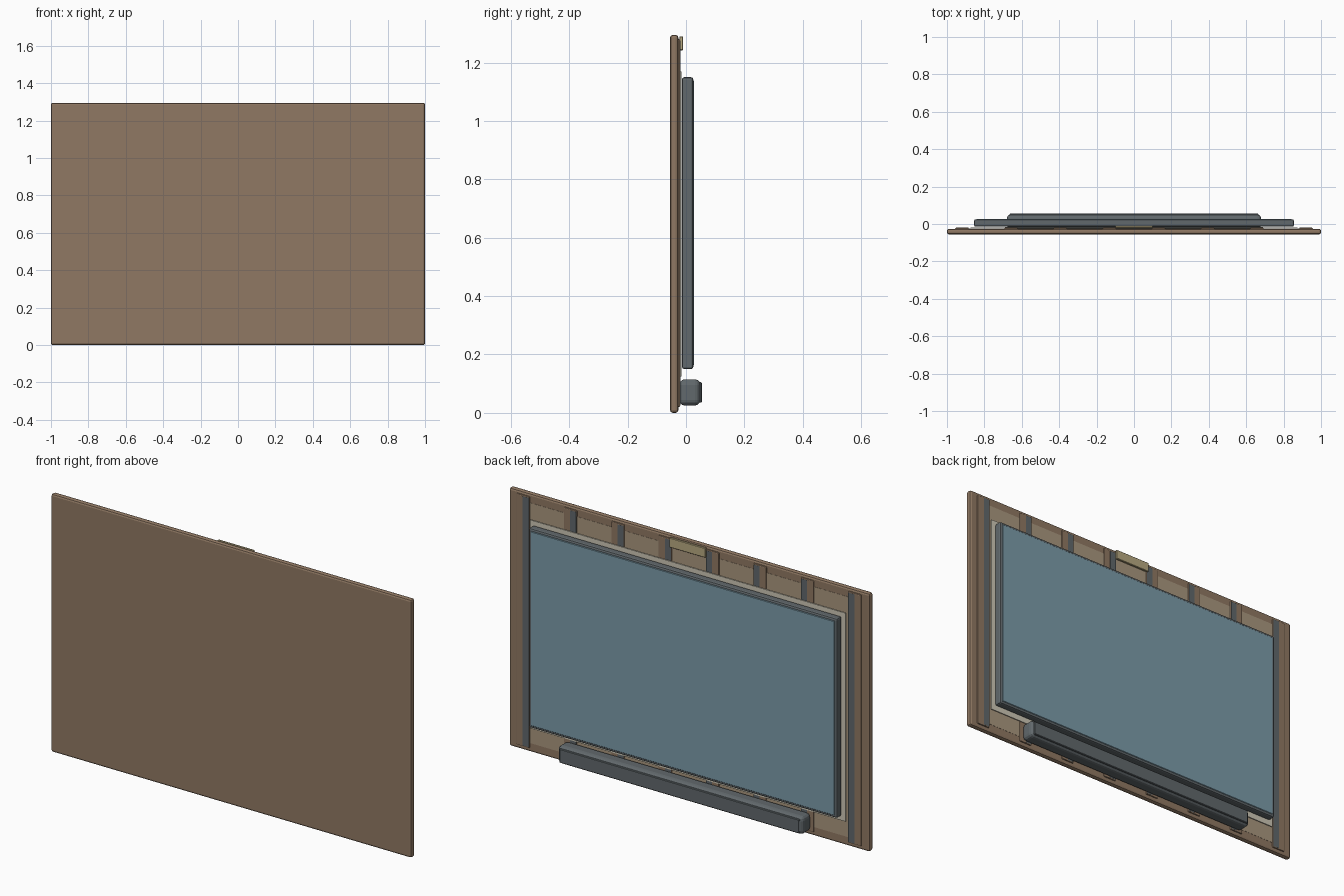
import bpy
import bmesh

if "Cube" in bpy.data.objects:
    bpy.data.objects.remove(bpy.data.objects["Cube"])


def material(name, rgb):
    m = bpy.data.materials.new(name)
    m.diffuse_color = (*rgb, 1)
    m.use_nodes = True
    m.node_tree.nodes["Principled BSDF"].inputs["Base Color"].default_value = m.diffuse_color
    return m


WOOD = material("brown wood", (0.28, 0.19, 0.125))
TAN = material("tan wood", (0.40, 0.31, 0.21))
DARK = material("dark grey", (0.12, 0.14, 0.15))
CREAM = material("cream glow", (0.62, 0.58, 0.47))
BLUE = material("screen blue", (0.20, 0.33, 0.40))
GOLD = material("gold", (0.48, 0.40, 0.22))


def box(name, x, y, z, mat, bevel=0.0, segments=2):
    """Box from (min, max) pairs on each axis, with optional rounded edges."""
    bm = bmesh.new()
    bmesh.ops.create_cube(bm, size=1)
    for v in bm.verts:
        for i, (lo, hi) in enumerate((x, y, z)):
            v.co[i] = (lo + hi) / 2 + v.co[i] * (hi - lo)
    if bevel:
        bmesh.ops.bevel(bm, geom=bm.edges[:], offset=bevel, segments=segments,
                        profile=0.5, affect='EDGES')
    mesh = bpy.data.meshes.new(name)
    bm.to_mesh(mesh)
    bm.free()
    mesh.materials.append(mat)
    ob = bpy.data.objects.new(name, mesh)
    bpy.context.collection.objects.link(ob)
    return ob


# Wall panel and its lighter inlay, just proud of the back
box("wall_panel", (-1, 1), (-0.055, -0.026), (0, 1.295), WOOD, 0.01)
box("panel_inlay", (-0.95, 0.95), (-0.054, -0.025), (0.045, 1.25), TAN)

# Eight vertical slats, each with a dark strip along the side nearer the middle
for i in range(8):
    x = -0.92 + i * 1.84 / 7
    side = -1 if x > 0 else 1
    box(f"slat_{i + 1}", (x - 0.036, x + 0.036), (-0.030, -0.020),
        (0.02, 1.28), WOOD, 0.004)
    a, b = sorted((x, x + side * 0.034))
    box(f"slat_groove_{i + 1}", (a, b), (-0.027, -0.0195), (0.025, 1.275), DARK)

# Glow plate behind the television
box("backlight", (-0.875, 0.875), (-0.0195, -0.015), (0.125, 1.17), CREAM)

# Television body and screen
box("television_body", (-0.855, 0.855), (-0.014, 0.025), (0.15, 1.15), DARK, 0.008)
box("screen", (-0.842, 0.842), (0.015, 0.028), (0.163, 1.137), BLUE, 0.002, 1)

# Soundbar with grille
box("soundbar", (-0.68, 0.68), (-0.024, 0.050), (0.025, 0.115), DARK, 0.02, 3)
box("soundbar_grille", (-0.665, 0.665), (0.040, 0.055), (0.035, 0.105), DARK, 0.003, 1)

# Small plate at the top centre
box("top_plate", (-0.1, 0.1), (-0.022, -0.010), (1.242, 1.29), GOLD, 0.002, 1)
